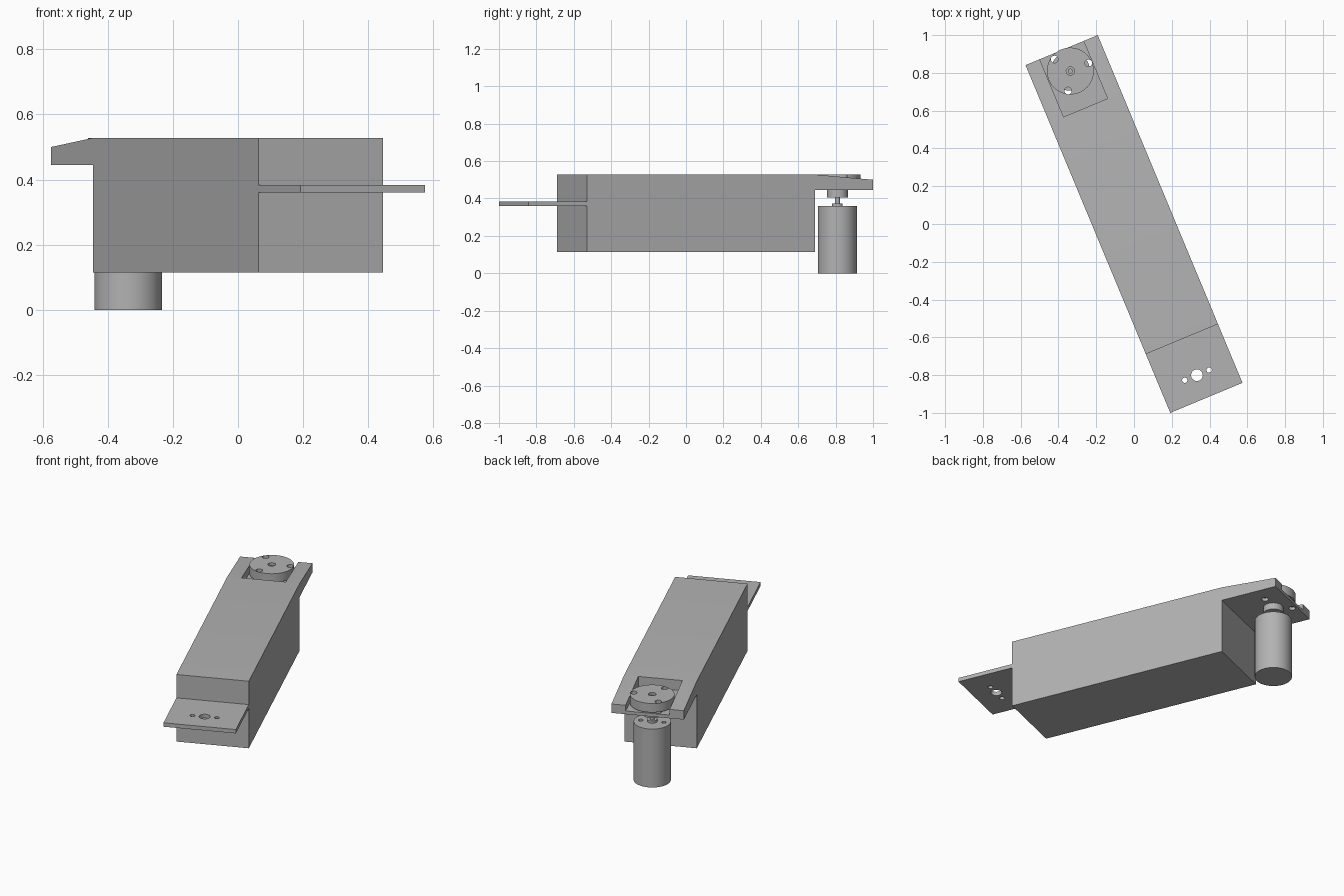
import bpy
import bmesh
from math import radians, sin, cos, pi
from mathutils import Matrix

if "Cube" in bpy.data.objects:
    bpy.data.objects.remove(bpy.data.objects["Cube"])

TURN = Matrix.Rotation(radians(22.6), 4, "Z")
HALF_W, HALF_L, BODY_END = 0.207, 0.997, 0.66
AXIS_Y = 0.877

grey = bpy.data.materials.new("plain grey")
grey.use_nodes = True
COLOUR = (0.45, 0.45, 0.45, 1)
grey.diffuse_color = COLOUR
grey.node_tree.nodes["Principled BSDF"].inputs["Base Color"].default_value = COLOUR


def finish(name, bm):
    bmesh.ops.recalc_face_normals(bm, faces=bm.faces)
    mesh = bpy.data.meshes.new(name)
    bm.to_mesh(mesh)
    bm.free()
    mesh.materials.append(grey)
    obj = bpy.data.objects.new(name, mesh)
    bpy.context.collection.objects.link(obj)
    obj.matrix_world = TURN
    return obj


def extrude_side(name, profile, half):
    """Extrude a closed (y, z) profile across the width."""
    bm = bmesh.new()
    face = bm.faces.new([bm.verts.new((-half, y, z)) for y, z in profile])
    out = bmesh.ops.extrude_face_region(bm, geom=[face])
    verts = [g for g in out["geom"] if isinstance(g, bmesh.types.BMVert)]
    bmesh.ops.translate(bm, verts=verts, vec=(2 * half, 0, 0))
    return finish(name, bm)


def block(name, half, y0, y1, z0, z1):
    return extrude_side(name, [(y0, z0), (y1, z0), (y1, z1), (y0, z1)], half)


def cylinder(name, x, y, r, z0, z1, sides=64):
    bm = bmesh.new()
    bmesh.ops.create_cone(bm, cap_ends=True, segments=sides, radius1=r, radius2=r,
                          depth=z1 - z0,
                          matrix=Matrix.Translation((x, y, (z0 + z1) / 2)))
    return finish(name, bm)


def cut(obj, cutters):
    bpy.context.view_layer.objects.active = obj
    for cutter in cutters:
        cutter.hide_render = True
        mod = obj.modifiers.new("cut", "BOOLEAN")
        mod.operation, mod.solver, mod.object = "DIFFERENCE", "EXACT", cutter
        bpy.ops.object.modifier_apply(modifier=mod.name)
        bpy.data.objects.remove(cutter)


def disc_holes():
    # three bolt holes, evenly spaced around the shaft
    return [cylinder("hole_cutter", 0.105 * cos(a), AXIS_Y + 0.105 * sin(a),
                     0.019, 0.4, 0.6, 32)
            for a in (radians(121) + i * 2 * pi / 3 for i in range(3))]


# Main arm with a tapering ledge at the back
arm = extrude_side("arm_body", [(-BODY_END, 0.115), (BODY_END, 0.115), (BODY_END, 0.445),
                                (HALF_L, 0.445), (HALF_L, 0.5), (BODY_END, 0.528),
                                (-BODY_END, 0.528)], HALF_W)
cut(arm, [block("pocket_cutter", 0.126, 0.667, 1.1, 0.465, 0.6)] + disc_holes())

# Front mounting tab with one large and two small holes
tab = block("front_tab", HALF_W, -HALF_L, -BODY_END, 0.36, 0.384)
cut(tab, [cylinder("hole_cutter", x, -0.867, r, 0.3, 0.45, 32)
          for x, r in ((-0.07, 0.014), (0, 0.031), (0.07, 0.014))])

# Turning disc in the pocket
disc = cylinder("turning_disc", 0, AXIS_Y, 0.124, 0.472, 0.527, 96)
cut(disc, disc_holes() + [cylinder("bore_cutter", 0, AXIS_Y, 0.022, 0.4, 0.6, 32)])

# Motor with two screw holes in its top
motor = cylinder("motor", 0, AXIS_Y, 0.104, 0, 0.36, 96)
cut(motor, [cylinder("hole_cutter", x, AXIS_Y, 0.013, 0.32, 0.4, 32)
            for x in (-0.066, 0.066)])

# Drive train between motor and disc
boss = cylinder("motor_boss", 0, AXIS_Y, 0.028, 0.36, 0.374)
shaft = cylinder("shaft", 0, AXIS_Y, 0.013, 0.374, 0.515)
collar = cylinder("shaft_collar", 0, AXIS_Y, 0.056, 0.405, 0.445)
hub = cylinder("disc_hub", 0, AXIS_Y, 0.022, 0.445, 0.49)

# Smooth the round walls, keep edges sharp
bpy.ops.object.select_all(action="DESELECT")
for obj in (arm, tab, disc, motor, boss, shaft, collar, hub):
    obj.select_set(True)
bpy.context.view_layer.objects.active = arm
bpy.ops.object.shade_smooth_by_angle(angle=radians(30))
